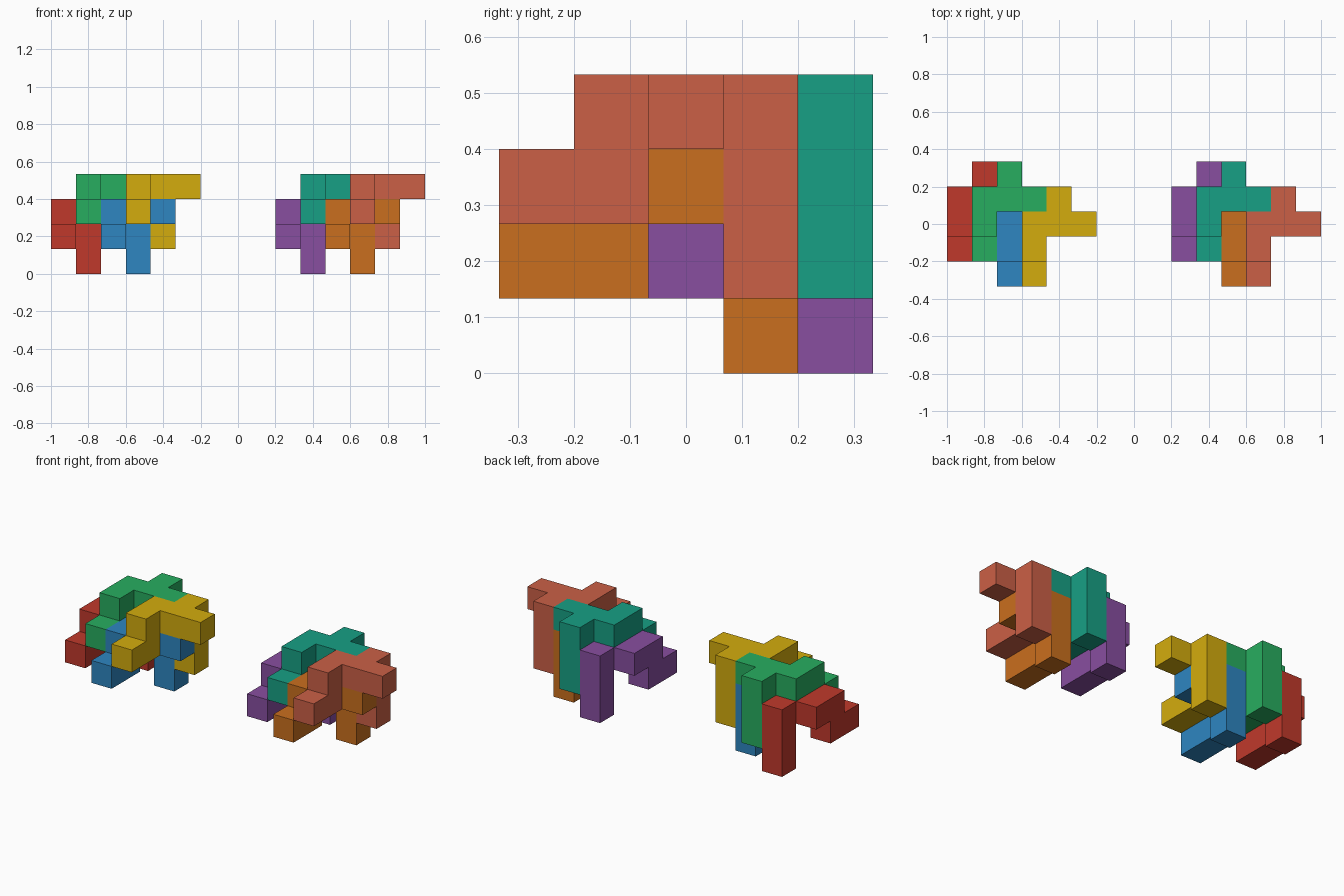
import bpy
import bmesh
from mathutils import Vector

if "Cube" in bpy.data.objects:
    bpy.data.objects.remove(bpy.data.objects["Cube"])

U = 2 / 15  # size of one cube cell

# Cells shared by every interlocking piece: bar, stepped arm, hanging leg
PIECE = [(0, 0, 0), (1, 0, 0), (2, 0, 0),
         (0, -1, 0), (0, -1, -1), (0, -2, -1),
         (1, 1, 0), (1, 1, -1), (1, 1, -2)]


def linear(hex_code):
    def channel(c):
        return c / 12.92 if c <= 0.04045 else ((c + 0.055) / 1.055) ** 2.4
    return [channel(int(hex_code[n:n + 2], 16) / 255) for n in (0, 2, 4)] + [1]


def add_piece(name, offset, colour):
    cells = {tuple(a + b for a, b in zip(c, offset)) for c in PIECE}
    bm = bmesh.new()
    # Outer skin only: one quad wherever a cell has no neighbour
    for cell in cells:
        for axis in range(3):
            for sign in (-1, 1):
                step = [0, 0, 0]
                step[axis] = sign
                if tuple(a + b for a, b in zip(cell, step)) in cells:
                    continue
                n = Vector(step)
                u = Vector([float(k == (axis + 1) % 3) for k in range(3)])
                v = n.cross(u)
                mid = Vector(cell) + Vector((0.5, 0.5, 0.5)) + n / 2
                bm.faces.new([bm.verts.new((mid + a * u / 2 + b * v / 2) * U + Vector((-1, -2.5 * U, 0)))
                              for a, b in ((-1, -1), (1, -1), (1, 1), (-1, 1))])
    bmesh.ops.remove_doubles(bm, verts=bm.verts, dist=1e-4)
    bmesh.ops.dissolve_limit(bm, angle_limit=0.02, verts=bm.verts, edges=bm.edges)
    mesh = bpy.data.meshes.new(name)
    bm.to_mesh(mesh)
    bm.free()
    mat = bpy.data.materials.new(name)
    mat.diffuse_color = linear(colour)
    mat.use_nodes = True
    mat.node_tree.nodes["Principled BSDF"].inputs["Base Color"].default_value = mat.diffuse_color
    mesh.materials.append(mat)
    bpy.context.collection.objects.link(bpy.data.objects.new(name, mesh))


# Four pieces nest into a cluster; the second cluster repeats it nine cells along
OFFSETS = [(0, 3, 2), (1, 3, 3), (2, 2, 2), (3, 2, 3)]
CLUSTERS = [("left", 0, [("red", "C0392B"), ("green", "27AE60"), ("blue", "2E86C1"), ("yellow", "D4AC0D")]),
            ("right", 9, [("purple", "884EA0"), ("teal", "17A085"), ("orange", "CA6F1E"), ("coral", "CB6046")])]
for side, shift, colours in CLUSTERS:
    for (i, j, k), (label, code) in zip(OFFSETS, colours):
        add_piece(f"{side}_{label}_puzzle_piece", (i + shift, j, k), code)
